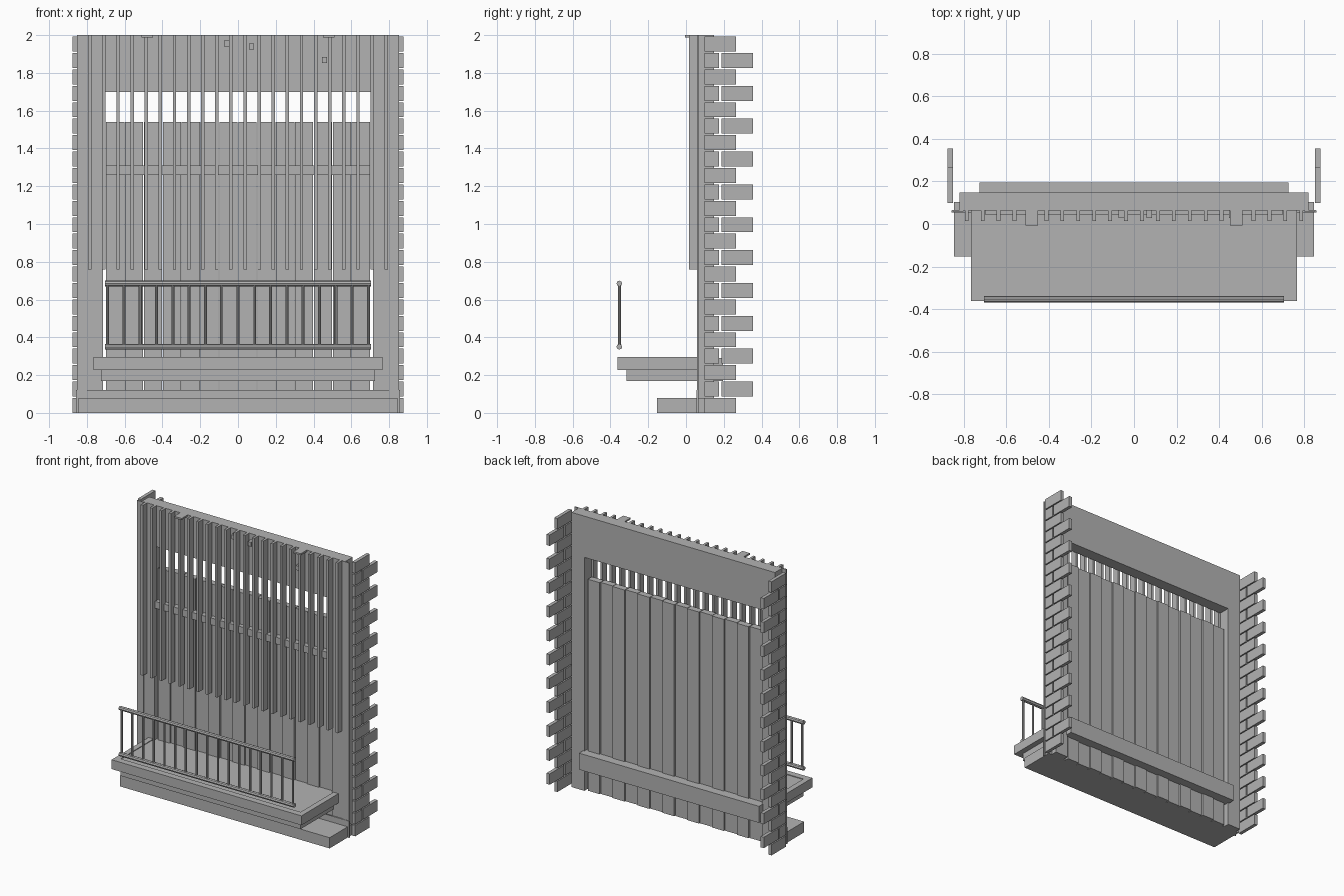
import bpy
import math
from mathutils import Matrix
import bmesh

cube = bpy.data.objects.get("Cube")
if cube:
    bpy.data.objects.remove(cube)

grey = bpy.data.materials.new("stone_grey")
grey.use_nodes = True
tone = (0.45, 0.45, 0.45, 1)
grey.diffuse_color = tone
grey.node_tree.nodes["Principled BSDF"].inputs["Base Color"].default_value = tone


def finish(name, bm):
    mesh = bpy.data.meshes.new(name)
    bm.to_mesh(mesh)
    bm.free()
    mesh.materials.append(grey)
    obj = bpy.data.objects.new(name, mesh)
    bpy.context.collection.objects.link(obj)
    return obj


def add_box(bm, x, y, z):
    """Add a box given (low, high) pairs on each axis."""
    spans = (x, y, z)
    centre = [(a + b) / 2 for a, b in spans]
    size = [b - a for a, b in spans]
    matrix = Matrix.Translation(centre) @ Matrix.Diagonal((*size, 1))
    bmesh.ops.create_cube(bm, size=1, matrix=matrix)


def boxes(name, *spans):
    bm = bmesh.new()
    for x, y, z in spans:
        add_box(bm, x, y, z)
    return finish(name, bm)


def both(lo, hi):
    """The same x span on both sides."""
    return (lo, hi), (-hi, -lo)


def middle(centre, width):
    return centre - width / 2, centre + width / 2


# Wall: an upside-down U around the opening
wall_y = (0.063, 0.148)
half_open, half_wall, open_top = 0.715, 0.82, 1.7
bm = bmesh.new()
outline = [(-half_wall, 0), (-half_wall, 2), (half_wall, 2), (half_wall, 0),
           (half_open, 0), (half_open, open_top), (-half_open, open_top), (-half_open, 0)]
face = bm.faces.new([bm.verts.new((x, wall_y[0], z)) for x, z in outline])
sweep = bmesh.ops.extrude_face_region(bm, geom=[face])
for v in sweep["geom"]:
    if isinstance(v, bmesh.types.BMVert):
        v.co.y = wall_y[1]
bmesh.ops.recalc_face_normals(bm, faces=bm.faces)
finish("wall", bm)

# Thin strips closing the gap to the brick edges
boxes("edge_strips", *[(x, (0.058, 0.066), (0, 2)) for x in both(0.8, 0.853)])

# Brick quoins running back from both edges
bm = bmesh.new()
pitch = 2 / 23
for row in range(23):
    z = (row * pitch, min(2, row * pitch + 0.079))
    runs = [(0.098, 0.175), (0.187, 0.355)] if row % 2 else [(0.098, 0.266)]
    for y in runs:
        for x in both(0.85, 0.875):
            add_box(bm, x, y, z)
finish("edge_bricks", bm)

# Upright boards filling the opening
bm = bmesh.new()
count, span = 14, 1.4
for i in range(count):
    x = middle(-span / 2 + span / count * (i + 0.5), span / count - 0.004)
    shift = 0.008 * (i % 2)
    add_box(bm, x, (0.078 + shift, 0.125 + shift), (0, 1.54))
finish("boards", bm)

# Cross bar behind the slats
boxes("cross_bar", ((-0.7, 0.7), (0.045, 0.09), (1.26, 1.31)))

# Slats hanging over the face
bm = bmesh.new()
for i in range(22):
    add_box(bm, middle(-0.785 + i * 1.57 / 21, 0.018), (0.015, 0.064), (0.76, 2))
finish("slats", bm)

# Top brackets and small studs
boxes("top_brackets", *[(x, (-0.006, 0.117), (1.988, 2)) for x in both(0.45, 0.51)])
boxes("studs", *[(middle(x, 0.026), (0.028, 0.064), middle(z, 0.032))
                 for x, z in ((-0.06, 1.955), (0.072, 1.94), (0.458, 1.868))])

# Ground step and skirting
boxes("ground_step", ((-0.845, 0.845), (-0.153, 0.104), (0, 0.078)))
boxes("skirting", ((-0.857, 0.857), (0.055, 0.063), (0, 0.122)))

# Balcony floor passing through the wall, with a raised rim
boxes("balcony_floor", ((-0.725, 0.725), (-0.315, 0.195), (0.17, 0.29)))
rim_z = (0.227, 0.295)
boxes("balcony_rim", ((-0.765, 0.765), (-0.362, -0.315), rim_z),
      *[(x, (-0.315, 0.063), rim_z) for x in both(0.725, 0.765)])


# Railing: two round rails and thin round balusters
def rods(name, radius, paths):
    bm = bmesh.new()
    for axis, centre, length in paths:
        turn = Matrix.Rotation(math.pi / 2, 4, "Y") if axis == "X" else Matrix()
        bmesh.ops.create_cone(bm, cap_ends=True, segments=8, radius1=radius,
                              radius2=radius, depth=length,
                              matrix=Matrix.Translation(centre) @ turn)
    return finish(name, bm)


rail_y, low, high = -0.353, 0.35, 0.685
rods("rails", 0.015, [("X", (0, rail_y, z), 1.41) for z in (low, high)])
rods("balusters", 0.008, [("Z", (-0.69 + 1.38 * i / 16, rail_y, (low + high) / 2), high - low)
                          for i in range(17)])
